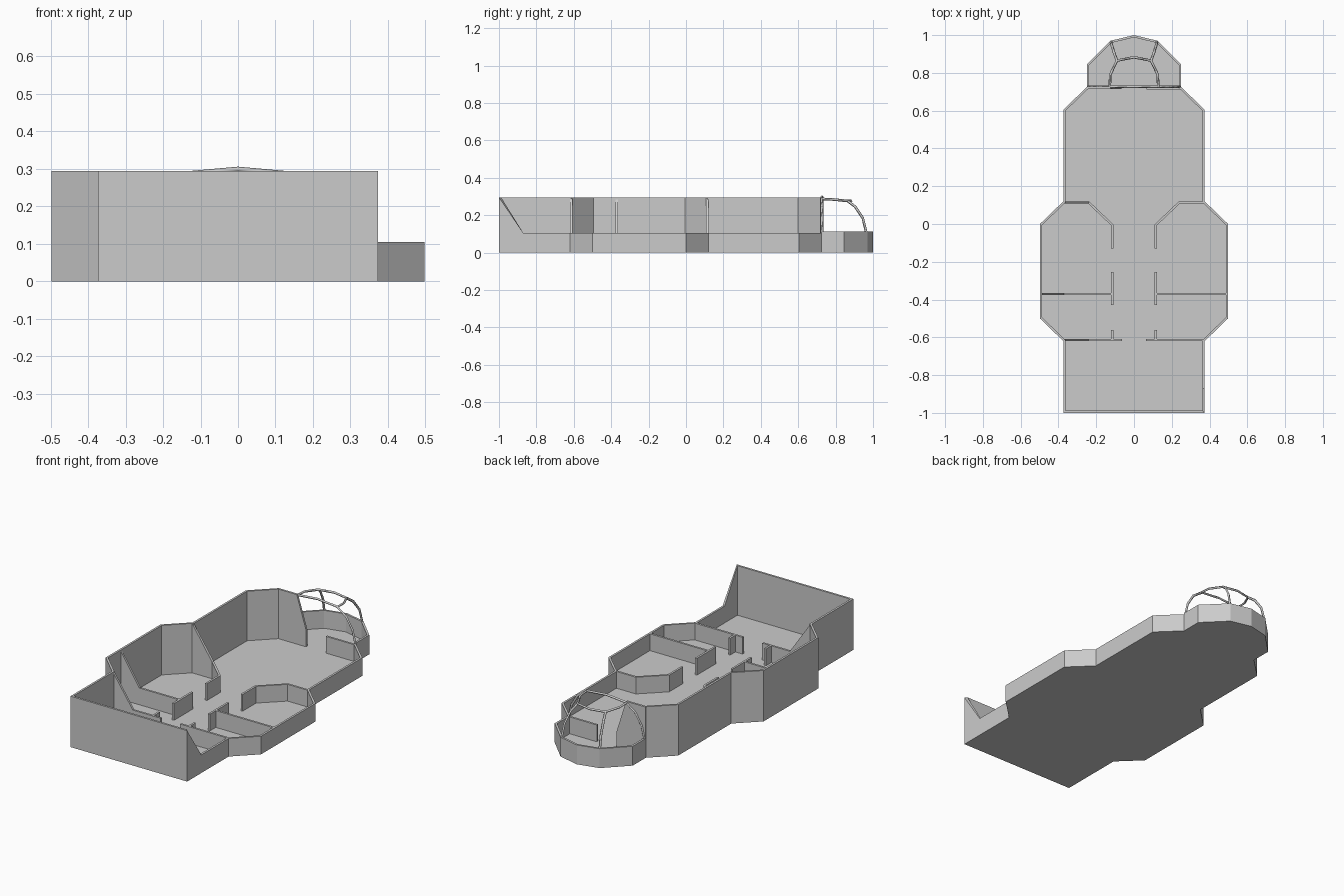
import bpy, bmesh
from mathutils import Vector

if "Cube" in bpy.data.objects:
    bpy.data.objects.remove(bpy.data.objects["Cube"])

HIGH, LOW, T = 0.295, 0.105, 0.012


def finish(name, bm):
    bmesh.ops.recalc_face_normals(bm, faces=bm.faces)
    me = bpy.data.meshes.new(name)
    bm.to_mesh(me)
    bm.free()
    ob = bpy.data.objects.new(name, me)
    bpy.context.collection.objects.link(ob)
    return ob


def wall(name, pts, inner=T, outer=0.0, z0=0.0):
    """Mitred wall along (x, y, top height) points, thickened to both sides."""
    p = [Vector(q[:2]) for q in pts]
    n = len(p)
    normals = []
    for a, b in zip(p, p[1:]):
        d = (b - a).normalized()
        normals.append(Vector((-d.y, d.x)))
    bm = bmesh.new()
    rings = []
    for i in range(n):
        a, b = normals[max(i - 1, 0)], normals[min(i, n - 2)]
        m = (a + b) / (1 + a.dot(b))
        q, r = p[i] + m * inner, p[i] - m * outer
        h = pts[i][2]
        rings.append([bm.verts.new((v.x, v.y, z)) for v, z in
                      ((q, z0), (r, z0), (r, h), (q, h))])
    for a, b in zip(rings, rings[1:]):
        for k in range(4):
            j = (k + 1) % 4
            bm.faces.new((a[k], a[j], b[j], b[k]))
    bm.faces.new(rings[0])
    bm.faces.new(rings[-1][::-1])
    return finish(name, bm)


def partition(name, pts):
    return wall(name, pts, T / 2, T / 2, 0.003)


def bar(name, pts, closed=False):
    cu = bpy.data.curves.new(name, 'CURVE')
    cu.dimensions = '3D'
    cu.bevel_depth = 0.007
    cu.bevel_resolution = 0
    cu.use_fill_caps = True
    sp = cu.splines.new('POLY')
    sp.points.add(len(pts) - 1)
    for s, q in zip(sp.points, pts):
        s.co = (*q, 1)
    sp.use_cyclic_u = closed
    ob = bpy.data.objects.new(name, cu)
    bpy.context.collection.objects.link(ob)


def mirror(pts):
    """Half path on +x, ending on the centre line, completed to -x."""
    return pts + [(-q[0], *q[1:]) for q in pts[-2::-1]]


# half outlines on the right side
hull = [(.374, -1), (.374, -.62), (.498, -.5), (.498, 0),
        (.374, .12), (.374, .605), (.25, .725)]
nose = [(.25, .725), (.25, .845), (.125, .97), (0, 1)]

# floor plate
bm = bmesh.new()
outline = hull + nose[1:]
outline = outline + [(-x, y) for x, y in outline[-2::-1]]
f = bm.faces.new([bm.verts.new((x, y, 0)) for x, y in outline])
ext = bmesh.ops.extrude_face_region(bm, geom=[f])
for v in ext['geom']:
    if isinstance(v, bmesh.types.BMVert):
        v.co.z = 0.008
finish("floor", bm)

# outer wall: tall on the left and front, cut down on the right
left = [(-x, y, HIGH) for x, y in hull[::-1]]
right = [(.374, -1, HIGH), (.374, -.87, LOW)] + [(x, y, LOW) for x, y in hull[1:]]
wall("outer_wall", left + right)
wall("nose_wall", mirror([(x, y, .112) for x, y in nose]))

# bulkhead with a doorway to the nose
partition("bulkhead_left", [(-.25, .722, HIGH), (-.125, .722, HIGH), (-.065, .722, LOW)])
partition("bulkhead_right", [(.065, .718, LOW), (.25, .718, LOW)])

# interior partitions, with sloped braces where they meet the tall left wall
for s, side in ((-1, "left"), (1, "right")):
    h = HIGH if s < 0 else LOW
    partition("room_wall_" + side, [(s * .37, .114, h), (s * .24, .114, LOW),
                                    (s * .115, -.005, LOW), (s * .115, -.13, LOW)])
    partition("room_divider_" + side, [(s * .494, -.37, h), (s * .37, -.37, LOW),
                                       (s * .115, -.37, LOW)])
    partition("front_divider_" + side, [(s * .37, -.614, h), (s * .24, -.614, LOW),
                                        (s * .063, -.614, LOW)])
    partition("hall_wall_" + side, [(s * .115, -.255, LOW), (s * .115, -.43, LOW)])
    partition("hall_stub_" + side, [(s * .115, -.56, LOW), (s * .115, -.612, LOW)])
    # canopy ribs
    bar("canopy_rib_" + side, [(s * .122, .964, .108), (s * .117, .945, .185),
                               (s * .105, .905, .245), (s * .09, .865, .276)])

# canopy arch and roof ring
bar("canopy_arch", mirror([(.243, .727, .105), (.225, .727, .18), (.185, .727, .245),
                           (.125, .727, .288), (0, .727, .299)]))
bar("canopy_ring", mirror([(.128, .727, .287), (.126, .79, .284),
                           (.09, .865, .276), (0, .883, .276)]))
